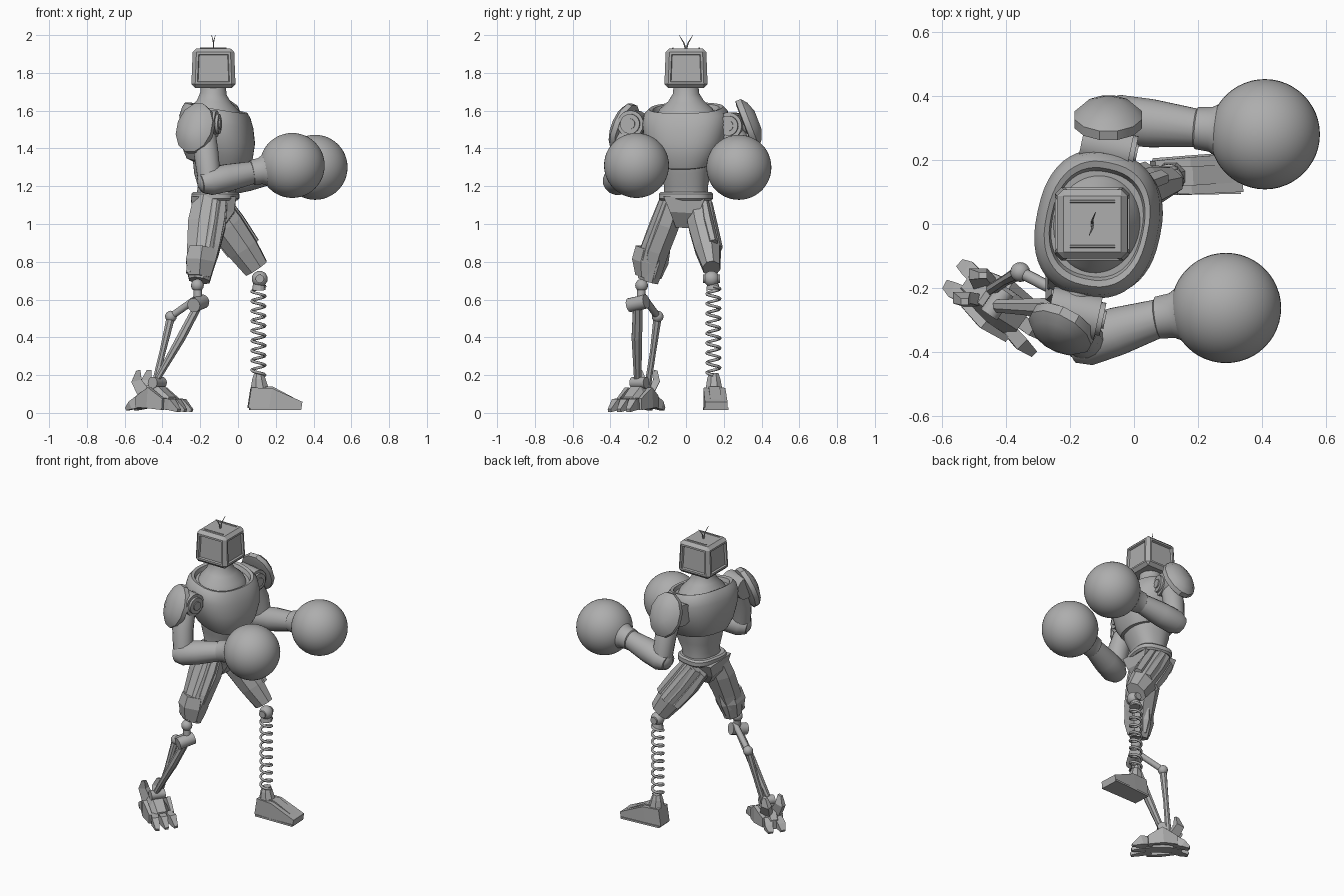
import bpy, bmesh, math
from math import cos, sin, pi, radians
from mathutils import Vector, Matrix

old = bpy.data.objects.get("Cube")
if old:
    bpy.data.objects.remove(old, do_unlink=True)

grey = bpy.data.materials.new("plain grey")
grey.use_nodes = True
grey.diffuse_color = (0.42, 0.42, 0.42, 1)
grey.node_tree.nodes["Principled BSDF"].inputs["Base Color"].default_value = (0.42, 0.42, 0.42, 1)


def finish(name, bm, smooth=False):
    bmesh.ops.recalc_face_normals(bm, faces=bm.faces)
    mesh = bpy.data.meshes.new(name)
    bm.to_mesh(mesh)
    bm.free()
    mesh.materials.append(grey)
    ob = bpy.data.objects.new(name, mesh)
    bpy.context.collection.objects.link(ob)
    if smooth:
        bpy.ops.object.select_all(action='DESELECT')
        ob.select_set(True)
        bpy.context.view_layer.objects.active = ob
        bpy.ops.object.shade_smooth_by_angle(angle=radians(35))
    return ob


def skin(name, rings, smooth):
    """Join rings of points into a closed, capped surface."""
    bm = bmesh.new()
    loops = [[bm.verts.new(p) for p in ring] for ring in rings]
    n = len(loops[0])
    for a, b in zip(loops, loops[1:]):
        for i in range(n):
            bm.faces.new((a[i], a[(i + 1) % n], b[(i + 1) % n], b[i]))
    bm.faces.new(loops[0])
    bm.faces.new(loops[-1])
    return finish(name, bm, smooth)


def limb(name, path, sizes, sides=8, ref=(1, 0, 0), smooth=False):
    """Loft along a path; each size is half-extent along ref and across it."""
    path = [Vector(p) for p in path]
    d = (path[-1] - path[0]).normalized()
    u = Vector(ref)
    u = (u - d * u.dot(d)).normalized()
    v = d.cross(u)
    k = 1 / cos(pi / sides)
    rings = []
    for p, s in zip(path, sizes):
        a, b = s if isinstance(s, tuple) else (s, s)
        angles = [2 * pi * (i + .5) / sides for i in range(sides)]
        rings.append([p + u * a * k * cos(t) + v * b * k * sin(t) for t in angles])
    return skin(name, rings, smooth)


def rod(name, a, b, r, sides=12, smooth=True):
    return limb(name, [a, b], [r, r], sides, (.3, .2, 1), smooth)


def ball(name, c, r, seg=24):
    bm = bmesh.new()
    bmesh.ops.create_uvsphere(bm, u_segments=seg, v_segments=seg // 2, radius=r,
                              matrix=Matrix.Translation(c))
    return finish(name, bm, True)


YAW = Matrix.Rotation(radians(-12), 3, 'Z')


def body(name, rows, tilt=0, power=2.4, sides=48):
    """Rounded rings turned to the stance: height, centre x, depth, width."""
    rings = []
    for z, cx, rx, ry in rows:
        ring = []
        for i in range(sides):
            c, s = cos(2 * pi * i / sides), sin(2 * pi * i / sides)
            x = rx * math.copysign(abs(c) ** (2 / power), c)
            y = ry * math.copysign(abs(s) ** (2 / power), s)
            ring.append(YAW @ Vector((x, y, 0)) + Vector((cx, 0, z - tilt * x)))
        rings.append(ring)
    return skin(name, rings, True)


# Torso
body("abdomen", [(1.12, -.12, .1, .12), (1.2, -.11, .1, .115), (1.27, -.1, .13, .13),
                 (1.38, -.1, .14, .15)])
body("chest", [(1.31, -.11, .13, .12), (1.32, -.11, .16, .15), (1.38, -.11, .185, .19),
               (1.46, -.11, .195, .22), (1.54, -.115, .19, .23), (1.59, -.115, .175, .22),
               (1.615, -.115, .16, .195), (1.61, -.115, .145, .175), (1.585, -.115, .14, .165)], .18)
body("neck", [(1.57, -.12, .14, .16), (1.61, -.12, .125, .14), (1.65, -.125, .09, .095),
              (1.69, -.13, .07, .07), (1.74, -.13, .065, .065)], .1, 2)
body("belt", [(1.125, -.12, .11, .13), (1.135, -.12, .12, .14), (1.16, -.12, .12, .14),
              (1.17, -.12, .11, .13)], 0, 3)
limb("pelvis", [(-.13, -.01, 1.14), (-.13, -.01, 1.06), (-.13, -.02, .98)],
     [(.12, .11), (.11, .075), (.05, .035)], 4)

# Head: bevelled box with a recessed panel on each side
bm = bmesh.new()
bmesh.ops.create_cube(bm, size=1)
for v in bm.verts:
    grow = 1 if v.co.z < 0 else .93
    v.co = Vector((v.co.x * .235 * grow - .13, v.co.y * .23 * grow, v.co.z * .21 + 1.825))
bmesh.ops.bevel(bm, geom=bm.edges[:], offset=.02, segments=1, affect='EDGES')
bm.normal_update()
panels = [f for f in bm.faces if f.calc_area() > .02 and abs(f.normal.z) < .5]
bmesh.ops.inset_individual(bm, faces=panels, thickness=.016, depth=0)
bmesh.ops.inset_individual(bm, faces=panels, thickness=.006, depth=-.012)
finish("head", bm)
for side in (-1, 1):
    rod("head_vent", (-.2, side * .07, 1.93), (-.06, side * .07, 1.93), .004, 6, False)
    limb("antenna", [(-.13, 0, 1.92), (-.13, side * .012, 1.96), (-.13 + side * .01, side * .036, 2)],
         [.004, .003, .001], 6)

# Arms: shoulder, elbow, wrist, glove centre, pad centre, pad direction
arms = {
    "right": ((-.18, -.28, 1.53), (-.15, -.365, 1.225), (.09, -.29, 1.275), (.287, -.262, 1.31),
              (-.225, -.325, 1.505), (-.45, -.82, .35)),
    "left": ((-.08, .24, 1.52), (-.05, .325, 1.225), (.21, .298, 1.28), (.408, .28, 1.3),
             (-.08, .325, 1.53), (0, .93, .36)),
}
for side, points in arms.items():
    sh, el, wr, gl, pad, out = [Vector(p) for p in points]
    fwd = YAW @ Vector((1, 0, 0))
    across = YAW @ Vector((0, 1 if side == "left" else -1, 0))
    rod(side + "_shoulder_drum", sh - fwd * .085, sh + fwd * .07, .07, 20)
    rod(side + "_shoulder_cap", sh + fwd * .07, sh + fwd * .085, .052, 20)
    rod(side + "_shoulder_hub", sh + fwd * .085, sh + fwd * .092, .028, 16)
    rod(side + "_shoulder_axle", sh - across * .1, pad, .05, 16)
    mid = sh.lerp(el, .5) + across * .02
    limb(side + "_upper_arm", [sh, mid, el], [(.055, .055), (.065, .062), (.06, .06)], 16, smooth=True)
    ball(side + "_elbow", el, .068, 16)
    start = el + (el - wr).normalized() * .05
    limb(side + "_forearm", [start, el, el.lerp(wr, .4), wr],
         [(.05, .055), (.072, .078), (.072, .075), (.058, .058)], 16, (0, 0, 1), True)
    # Glove with a flared cuff
    d = (gl - wr).normalized()
    limb(side + "_cuff", [wr - d * .02, wr - d * .015, wr + d * .03, wr + d * .07, wr + d * .11],
         [.058, .066, .07, .092, .13], 32, (0, 0, 1), True)
    ball(side + "_glove", gl, .172, 48)
    # Domed shoulder plate with a faceted rim
    out.normalize()
    limb(side + "_shoulder_pad", [pad - out * .02, pad - out * .015, pad + out * .015, pad + out * .04, pad + out * .06],
         [(.115, .085), (.135, .105), (.135, .105), (.105, .08), (.05, .035)], 12, (0, 0, 1), True)

# Thighs with raised plates along them
thighs = {
    "right": ([(-.145, -.065, 1.13), (-.165, -.11, 1.0), (-.185, -.165, .86), (-.2, -.19, .77),
               (-.205, -.2, .7)], [(.09, .07), (.1, .075), (.085, .075), (.07, .07), (.055, .055)]),
    "left": ([(-.14, .065, 1.11), (-.06, .085, .99), (.025, .115, .87), (.097, .135, .765)],
             [(.08, .07), (.09, .072), (.082, .068), (.066, .045)]),
}
for side, (path, sizes) in thighs.items():
    limb(side + "_thigh", path, sizes, 8)
    sign = 1 if side == "left" else -1
    for shift in (Vector((.06, sign * .03, .03)), Vector((-.055, sign * .035, -.03)), Vector((.01, sign * .055, 0))):
        limb(side + "_thigh_plate", [Vector(p) + shift for p in path[:-1]],
             [(.025, .018), (.035, .025), (.028, .022), (.02, .018)][:len(path) - 1], 6)
limb("right_knee_guard", [(-.188, -.175, .87), (-.198, -.19, .8), (-.205, -.2, .72)],
     [(.07, .08), (.078, .084), (.06, .06)], 6)

# Right shin: twin struts hung from the knee
ball("right_knee_ball", (-.215, -.235, .675), .034, 16)
rod("right_knee_link", (-.215, -.235, .67), (-.21, -.24, .58), .022)
rod("right_knee_axle", (-.235, -.3, .57), (-.185, -.21, .59), .037, 16)
rod("right_knee_arm", (-.2, -.23, .62), (-.355, -.15, .51), .018)
ball("right_strut_ball", (-.355, -.15, .51), .031, 16)
limb("right_front_strut", [(-.21, -.255, .57), (-.3, -.26, .4), (-.45, -.255, .14)],
     [(.022, .025), (.024, .028), (.014, .018)], 8)
limb("right_back_strut", [(-.355, -.15, .51), (-.4, -.175, .32), (-.445, -.205, .13)],
     [.022, .016, .018], 8)

# Right foot: faceted core, toes, side guards and heel spurs
toe = Vector((.82, -.57, 0))
side = Vector((.57, .82, 0))
foot = Vector((-.43, -.25, 0))


def place(f, s, z):
    return foot + toe * f + side * s + Vector((0, 0, z))


limb("right_foot", [place(-.12, 0, .05), place(-.05, 0, .085), place(.03, 0, .08), place(.1, 0, .05)],
     [(.03, .035), (.06, .05), (.06, .055), (.035, .05)], 6, (0, 0, 1))
rod("right_ankle", place(0, -.04, .16), place(0, .05, .16), .03)
for s in (-1, 0, 1):
    limb("right_toe", [place(.07, s * .04, .05), place(.13, s * .055, .045), place(.185, s * .06, .012)],
         [(.03, .02), (.03, .022), (.008, .012)], 4, (0, 0, 1))
for s in (-1, 1):
    limb("right_foot_guard", [place(-.09, s * .055, .06), place(0, s * .075, .08), place(.09, s * .07, .045)],
         [(.03, .012), (.055, .014), (.03, .01)], 4, (0, 0, 1))
    limb("right_heel_spur", [place(-.06, s * .03, .1), place(-.1, s * .045, .17), place(-.085, s * .05, .225)],
         [(.035, .018), (.028, .018), (.012, .01)], 4)
    limb("right_heel_claw", [place(-.08, s * .03, .06), place(-.13, s * .04, .04), place(-.165, s * .04, .02)],
         [(.035, .025), (.022, .025), (.008, .015)], 4, (0, 0, 1))

# Left leg: ball knee on a coil spring
ball("left_knee_ball", (.115, .135, .71), .042, 20)
rod("left_knee_axle", (.115, .09, .71), (.115, .18, .71), .022)
limb("left_spring_seat", [(.11, .142, .685), (.11, .143, .65)], [.03, .036], 12)
turns, steps = 9, 16
curve = bpy.data.curves.new("left_spring", 'CURVE')
curve.dimensions = '3D'
curve.bevel_depth = .008
curve.bevel_resolution = 1
line = curve.splines.new('POLY')
line.points.add(turns * steps)
for i, p in enumerate(line.points):
    t = 2 * pi * i / steps
    p.co = (.108 + .035 * cos(t), .145 + .035 * sin(t), .67 - .47 * i / (turns * steps), 1)
curve.materials.append(grey)
bpy.context.collection.objects.link(bpy.data.objects.new("left_spring", curve))

# Left foot: wedge with a raised ridge
limb("left_ankle", [(.11, .147, .21), (.11, .147, .18), (.115, .148, .12)],
     [(.025, .025), (.035, .035), (.05, .045)], 8)
limb("left_foot", [(.06, .147, .08), (.17, .15, .078), (.335, .16, .037)],
     [(.055, .05), (.053, .058), (.022, .06)], 4, (0, 0, 1))
limb("left_foot_ridge", [(.09, .147, .125), (.18, .15, .125), (.32, .158, .055)],
     [(.014, .03), (.014, .03), (.01, .028)], 4, (0, 0, 1))
limb("left_foot_sole", [(.06, .147, .022), (.33, .16, .022)],
     [(.006, .058), (.006, .066)], 4, (0, 0, 1))
